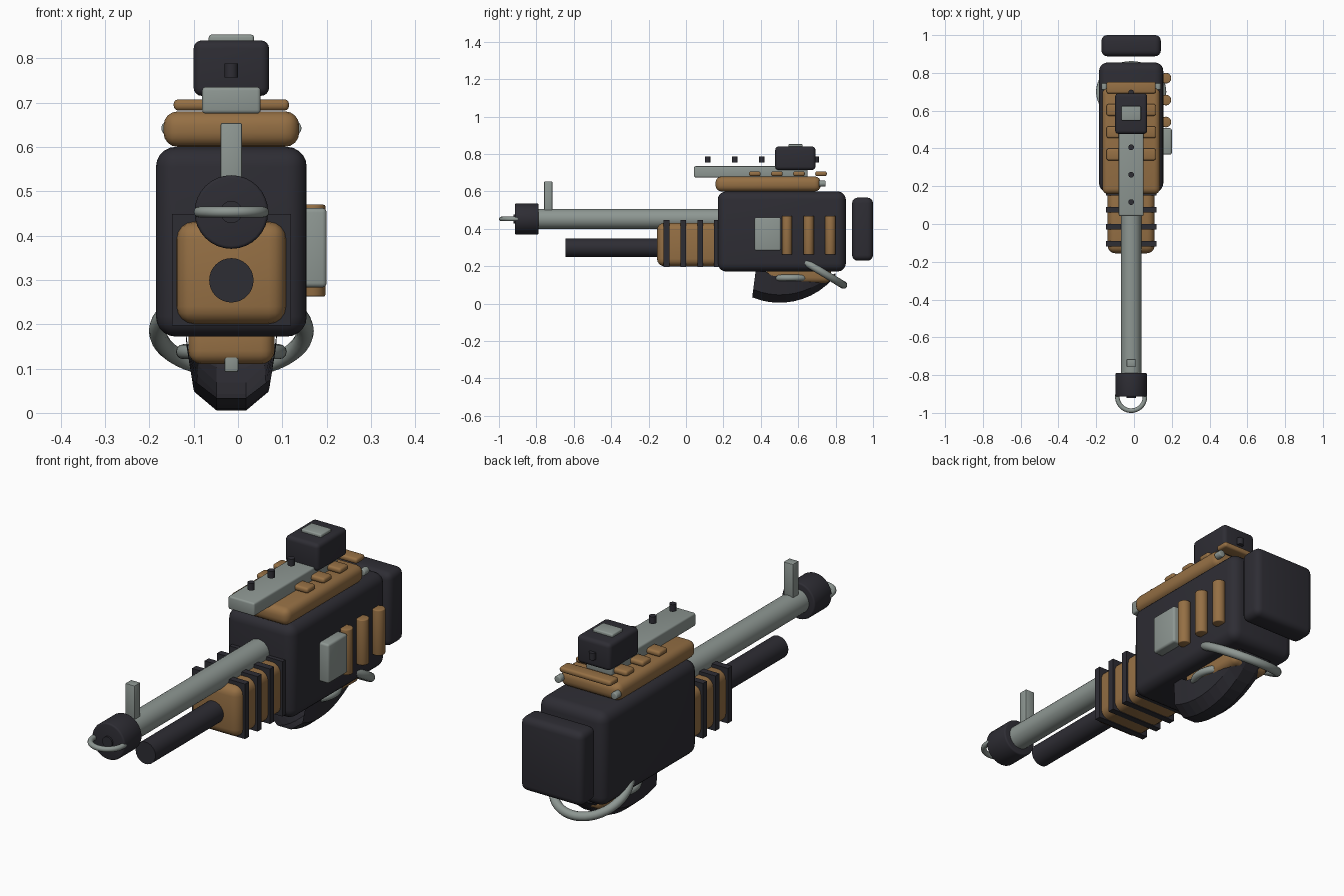
import bpy, bmesh, math
from mathutils import Matrix

old = bpy.data.objects.get("Cube")
if old:
    bpy.data.objects.remove(old, do_unlink=True)

CX = -0.015  # centre line of the model


def material(name, rgb):
    m = bpy.data.materials.new(name)
    m.use_nodes = True
    m.diffuse_color = (*rgb, 1)
    m.node_tree.nodes["Principled BSDF"].inputs["Base Color"].default_value = (*rgb, 1)
    return m


DARK = material("charcoal", (0.027, 0.026, 0.034))
TAN = material("tan", (0.30, 0.16, 0.058))
GREY = material("steel grey", (0.27, 0.31, 0.29))


def finish(name, bm, mat, smooth=True):
    bmesh.ops.recalc_face_normals(bm, faces=bm.faces)
    mesh = bpy.data.meshes.new(name)
    bm.to_mesh(mesh)
    bm.free()
    mesh.materials.append(mat)
    ob = bpy.data.objects.new(name, mesh)
    bpy.context.collection.objects.link(ob)
    if smooth:
        bpy.ops.object.select_all(action="DESELECT")
        ob.select_set(True)
        bpy.context.view_layer.objects.active = ob
        bpy.ops.object.shade_smooth_by_angle(angle=math.radians(35))
    return ob


def box(name, mat, x, y, z, bevel=0.0, segments=4):
    """Box from (low, high) ranges, with rounded edges."""
    bm = bmesh.new()
    bmesh.ops.create_cube(bm, size=1)
    for v in bm.verts:
        for i, (lo, hi) in enumerate((x, y, z)):
            v.co[i] = (lo + hi) / 2 + v.co[i] * (hi - lo)
    if bevel:
        bmesh.ops.bevel(bm, geom=bm.edges[:], offset=bevel, segments=segments,
                        profile=0.5, affect="EDGES")
    return finish(name, bm, mat)


def centred(half):
    return (CX - half, CX + half)


def rod(name, mat, centre, radius, length, axis="Y", bevel=0.0):
    bm = bmesh.new()
    bmesh.ops.create_cone(bm, cap_ends=True, segments=32, radius1=radius,
                          radius2=radius, depth=length)
    if bevel:
        rims = [e for e in bm.edges if abs(e.verts[0].co.z - e.verts[1].co.z) < 1e-4]
        bmesh.ops.bevel(bm, geom=rims, offset=bevel, segments=3, profile=0.5, affect="EDGES")
    turn = Matrix.Rotation(math.pi / 2, 4, "X") if axis == "Y" else Matrix()
    bm.transform(Matrix.Translation(centre) @ turn)
    return finish(name, bm, mat)


def ring(name, mat, centre, major, minor, tilt=0.0):
    bpy.ops.mesh.primitive_torus_add(location=centre, rotation=(tilt, 0, 0),
                                     major_radius=major, minor_radius=minor,
                                     major_segments=48, minor_segments=12)
    ob = bpy.context.object
    ob.name = name
    ob.data.materials.append(mat)
    bpy.ops.object.shade_smooth()
    return ob


# Main housing, rear pad and top cover
box("housing", DARK, centred(0.17), (0.17, 0.855), (0.172, 0.60), 0.045, 5)
box("rear_pad", DARK, centred(0.157), (0.888, 1.0), (0.23, 0.567), 0.03)
box("top_cover", TAN, centred(0.153), (0.158, 0.72), (0.60, 0.68), 0.032)
for i in range(4):
    y = 0.368 + 0.118 * i
    box(f"cover_slat_{i + 1}", TAN, centred(0.13), (y - 0.031, y + 0.031), (0.682, 0.707), 0.01, 3)
for side in (-1, 1):
    rod(f"cover_knob_{side}", GREY, (CX + side * 0.142, 0.728, 0.642), 0.016, 0.036, bevel=0.004)

# Rail with pins, and the block mounted on it
box("rail", GREY, centred(0.066), (0.043, 0.65), (0.675, 0.735), 0.008, 3)
for i in range(5):
    rod(f"rail_pin_{i + 1}", DARK, (CX, 0.116 + 0.145 * i, 0.772), 0.015, 0.032, "Z")
box("sight_block", DARK, centred(0.085), (0.477, 0.692), (0.715, 0.84), 0.018)
box("sight_cap", GREY, centred(0.051), (0.547, 0.624), (0.83, 0.853), 0.006, 3)

# Barrel, muzzle and front post
rod("barrel", GREY, (CX, -0.29, 0.453), 0.054, 1.02)
rod("muzzle", DARK, (CX, -0.851, 0.453), 0.083, 0.126, bevel=0.007)
rod("muzzle_plug", DARK, (CX, -0.915, 0.453), 0.025, 0.014)
ring("muzzle_ring", GREY, (CX, -0.915, 0.453), 0.073, 0.012)
box("front_post", GREY, centred(0.024), (-0.758, -0.715), (0.48, 0.654), 0.004, 2)

# Lower tube, foregrip and its ribs
rod("lower_tube", DARK, (CX, -0.37, 0.299), 0.05, 0.55)
box("foregrip", TAN, centred(0.124), (-0.155, 0.22), (0.20, 0.432), 0.04)
for i in range(4):
    y = -0.104 + 0.09 * i
    box(f"grip_rib_{i + 1}", DARK, centred(0.134), (y - 0.015, y + 0.015), (0.197, 0.448))

# Side plate and row of upright shells on the left flank
box("side_plate", GREY, (0.14, 0.20), (0.367, 0.507), (0.283, 0.462), 0.01, 3)
for i in range(3):
    rod(f"side_shell_{i + 1}", TAN, (0.169, 0.54 + 0.116 * i, 0.366), 0.028, 0.207, "Z", 0.004)

# Curved open-fronted guard beneath the housing
bm = bmesh.new()
rows = []
for i in range(11):
    t = i / 10
    y = 0.354 + 0.446 * t
    low = 0.388 - math.sqrt(0.383 ** 2 - (y - 0.5) ** 2)
    top = max(0.145, 0.2 - 0.6 * (y - 0.36), low + 0.012)
    half = 0.105 - 0.02 * t
    corner = min(low + 0.042, (low + top) / 2)
    outline = [(-half, top), (-half * 0.84, corner), (-0.033, low),
               (0.033, low), (half * 0.84, corner), (half, top)]
    # the front rim leans back toward its top
    rows.append([bm.verts.new((CX + x, y + 0.13 * (z - low) * (1 - t), z)) for x, z in outline])
for a, b in zip(rows, rows[1:]):
    for j in range(5):
        bm.faces.new((a[j], a[j + 1], b[j + 1], b[j]))
bm.faces.new(rows[-1])
finish("lower_guard", bm, DARK, smooth=False)

# Tan core, small ring, trigger and tilted rear loop
box("lower_core", TAN, centred(0.097), (0.43, 0.775), (0.11, 0.22), 0.03)
ring("guard_ring", GREY, (CX, 0.557, 0.138), 0.108, 0.017)
box("trigger", GREY, centred(0.016), (0.435, 0.47), (0.092, 0.15), 0.005, 2)
ring("rear_loop", GREY, (CX, 0.70, 0.185), 0.166, 0.02, math.radians(-31))
